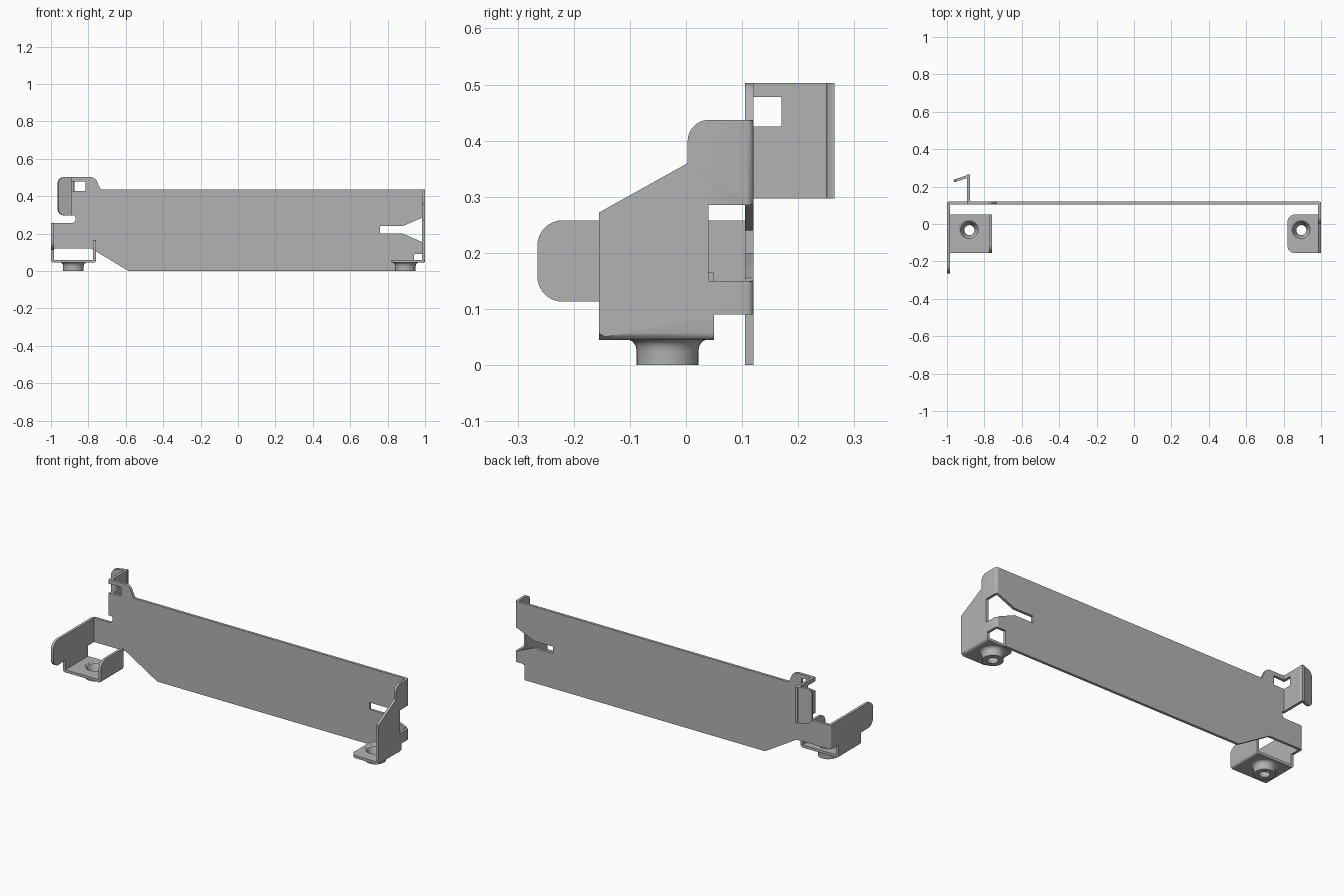
import bpy, bmesh, math
from mathutils import Vector

T = 0.015  # sheet thickness

cube = bpy.data.objects.get("Cube")
if cube:
    bpy.data.objects.remove(cube, do_unlink=True)

steel = bpy.data.materials.new("grey_steel")
steel.use_nodes = True
GREY = (0.45, 0.45, 0.45, 1)
steel.diffuse_color = GREY
steel.node_tree.nodes["Principled BSDF"].inputs["Base Color"].default_value = GREY


def finish(name, bm):
    bmesh.ops.recalc_face_normals(bm, faces=bm.faces)
    me = bpy.data.meshes.new(name)
    bm.to_mesh(me)
    bm.free()
    me.materials.append(steel)
    ob = bpy.data.objects.new(name, me)
    bpy.context.collection.objects.link(ob)
    bpy.ops.object.select_all(action='DESELECT')
    ob.select_set(True)
    bpy.context.view_layer.objects.active = ob
    bpy.ops.object.shade_smooth_by_angle(angle=math.radians(35))
    return ob


def rounded(points, steps=7):
    """Outline whose points may carry a corner radius as third value."""
    out = []
    for i, p in enumerate(points):
        c = Vector(p[:2])
        if len(p) == 2:
            out.append(c)
            continue
        a = (Vector(points[i - 1][:2]) - c).normalized()
        b = (Vector(points[(i + 1) % len(points)][:2]) - c).normalized()
        half = a.angle(b) / 2
        reach, mid = p[2] / math.tan(half), (a + b).normalized()
        centre = c + mid * p[2] / math.sin(half)
        u, v = c + a * reach - centre, c + b * reach - centre
        for k in range(steps + 1):
            t = k / steps
            out.append(centre + (u * (1 - t) + v * t).normalized() * p[2])
    return out


def sheet(name, place, depth, outline, hole=None, bends=()):
    """Sheet cut from an outline; bends are tests for edges to round off."""
    bm = bmesh.new()
    edges = []
    for loop in [rounded(outline)] + ([hole] if hole else []):
        vs = [bm.verts.new(place(p[0], p[1])) for p in loop]
        edges += [bm.edges.new((vs[i - 1], vs[i])) for i in range(len(vs))]
    bmesh.ops.triangle_fill(bm, use_beauty=True, use_dissolve=False, edges=edges)
    ext = bmesh.ops.extrude_face_region(bm, geom=bm.faces[:])
    bmesh.ops.translate(bm, vec=depth,
                        verts=[g for g in ext["geom"] if isinstance(g, bmesh.types.BMVert)])
    bmesh.ops.recalc_face_normals(bm, faces=bm.faces)
    for test in bends:
        chosen = [e for e in bm.edges if all(test(v.co) for v in e.verts)]
        bmesh.ops.bevel(bm, geom=chosen, offset=0.012, segments=3,
                        profile=0.5, affect='EDGES')
    return finish(name, bm)


def near(a, b):
    return abs(a - b) < 1e-4


def side(x):
    return lambda y, z: (x, y, z)


def bent_low(v):
    return near(abs(v.x), 1) and near(v.z, 0.045)


def bent_back(v):
    return near(abs(v.x), 1) and near(v.y, 0.12)


# Long back panel with the flared slot, corner window and sloped end
sheet("back_panel", lambda x, z: (x, 0.105, z), (0, T, 0), [
    (-0.585, 0), (0.94, 0), (0.94, 0.09), (0.985, 0.09), (0.985, 0.155),
    (0.88, 0.2), (0.76, 0.2), (0.76, 0.24), (0.88, 0.24), (0.985, 0.285),
    (0.985, 0.437), (-0.735, 0.437), (-0.765, 0.503, 0.04),
    (-0.878, 0.503), (-0.878, 0.48), (-0.815, 0.48), (-0.815, 0.427),
    (-0.878, 0.427), (-0.878, 0.297), (-0.87, 0.297, 0.006),
    (-0.87, 0.258, 0.015), (-0.985, 0.258), (-0.985, 0.12), (-0.785, 0.12)])

# Left-hand and right-hand end walls
sheet("right_end_wall", side(-1), (T, 0, 0), [
    (-0.265, 0.113, 0.045), (-0.155, 0.113), (-0.155, 0.045), (0.05, 0.045),
    (0.05, 0.12), (0.12, 0.12), (0.12, 0.258), (-0.265, 0.258, 0.045)],
    bends=(bent_low, bent_back))
sheet("left_end_wall", side(1), (-T, 0, 0), [
    (-0.155, 0.045), (0.05, 0.045), (0.05, 0.09), (0.12, 0.09), (0.12, 0.15),
    (0.04, 0.15), (0.04, 0.285), (0.12, 0.285), (0.12, 0.437),
    (0.003, 0.437, 0.037), (0.003, 0.36), (-0.155, 0.272)],
    bends=(bent_low, bent_back))

# Rear hook: tab with window, then an angled flange
sheet("hook_tab", side(-0.893), (T, 0, 0), [
    (0.105, 0.297), (0.265, 0.297), (0.265, 0.503), (0.105, 0.503),
    (0.105, 0.478), (0.17, 0.478), (0.17, 0.425), (0.105, 0.425)])
sheet("hook_flange", lambda s, z: (-0.88 - s, 0.265 - 0.33 * s, z), (0.005, -0.014, 0), [
    (0, 0.297), (0.085, 0.297, 0.035), (0.085, 0.503, 0.035), (0, 0.503)])


def boss(name, cx, cy):
    """Turned hollow boss under a foot, with a tapered bore."""
    profile = [(0.07, 0.046), (0.062, 0.042), (0.057, 0.035), (0.055, 0.025),
               (0.055, 0), (0.027, 0), (0.03, 0.015), (0.042, 0.045),
               (0.047, 0.055), (0.057, 0.06)]
    bm = bmesh.new()
    n = 32
    rings = [[bm.verts.new((cx + r * math.cos(math.tau * k / n),
                            cy + r * math.sin(math.tau * k / n), z))
              for k in range(n)] for r, z in profile]
    for i, ring in enumerate(rings):
        prev = rings[i - 1]
        for k in range(n):
            bm.faces.new((prev[k - 1], prev[k], ring[k], ring[k - 1]))
    finish(name, bm)


def foot(name, cx, outline):
    cy = -0.033
    hole = [(cx + 0.056 * math.cos(math.tau * k / 32),
             cy + 0.056 * math.sin(math.tau * k / 32)) for k in range(32)]
    sheet(name, lambda x, y: (x, y, 0.045), (0, 0, T), outline, hole)
    boss(name + "_boss", cx, cy)


# Feet
foot("left_foot", 0.895, [(0.985, -0.155), (0.985, 0.05),
                          (0.82, 0.05, 0.04), (0.82, -0.155, 0.04)])
foot("right_foot", -0.88, [(-0.985, -0.155), (-0.985, 0.05),
                           (-0.775, 0.05), (-0.775, -0.155)])

# Upturned lip on the inner edge of the right foot
sheet("right_foot_lip", side(-0.76), (-T, 0, 0), [
    (-0.155, 0.045), (0.05, 0.045), (0.05, 0.165), (-0.155, 0.165, 0.045)],
    bends=(lambda v: near(v.x, -0.76) and near(v.z, 0.045),))
